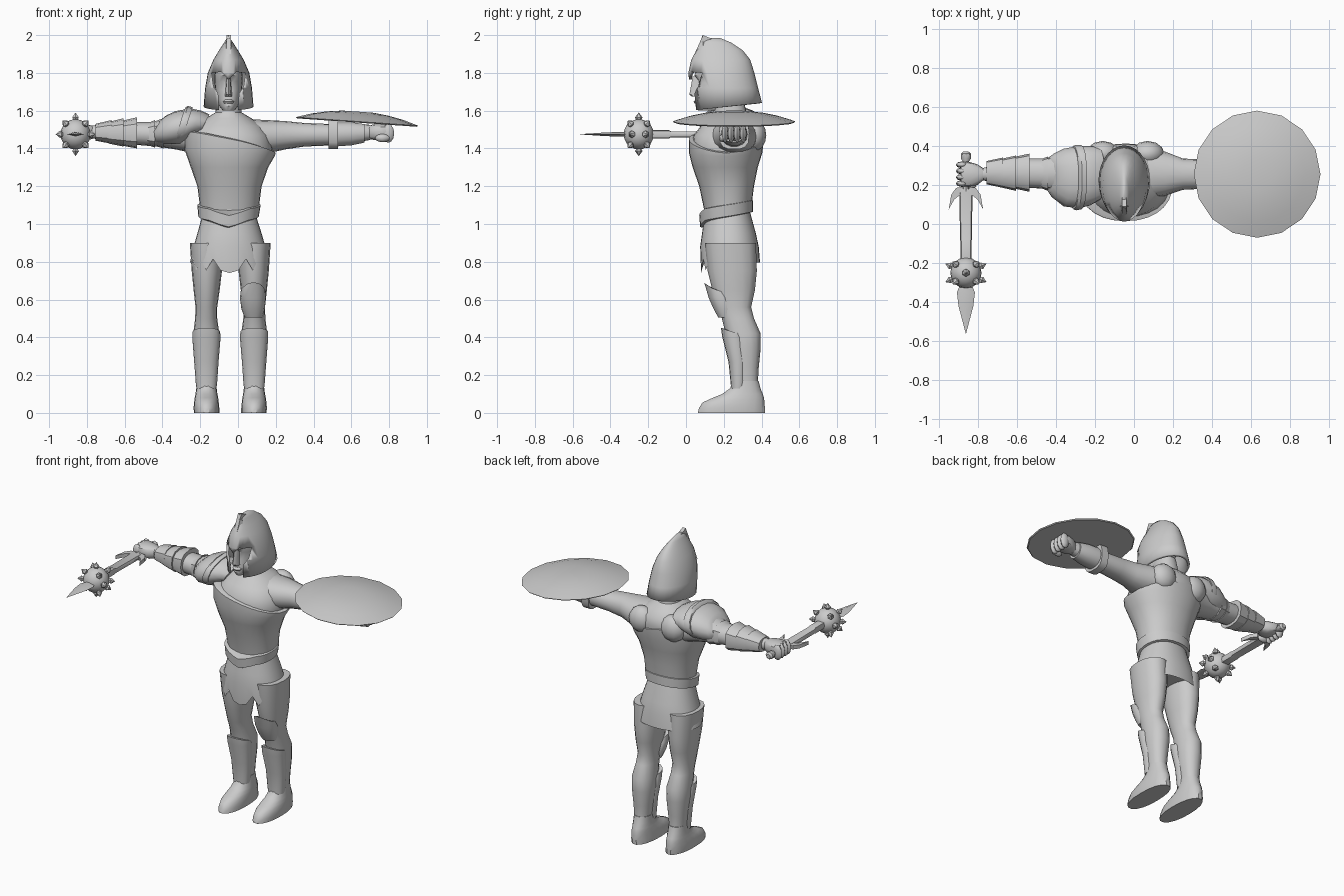
import bpy, bmesh, math
from mathutils import Vector, Matrix

steel = bpy.data.materials.new("plain_grey")
steel.diffuse_color = (0.6, 0.6, 0.6, 1)
AXES = {'z': (0, 1, 2), 'x': (1, 2, 0), 'y': (0, 2, 1)}


def finish(name, bm, angle=40):
    bmesh.ops.recalc_face_normals(bm, faces=bm.faces)
    me = bpy.data.meshes.new(name)
    bm.to_mesh(me)
    bm.free()
    ob = bpy.data.objects.new(name, me)
    bpy.context.collection.objects.link(ob)
    me.materials.append(steel)
    bpy.ops.object.select_all(action='DESELECT')
    ob.select_set(True)
    bpy.context.view_layer.objects.active = ob
    bpy.ops.object.shade_smooth_by_angle(angle=math.radians(angle))
    return ob


def loft(name, secs, axis='z', n=20, p=2.2, shift=None, caps=True, angle=40):
    """Rings (t, a0, a1, b0, b1) along an axis; shift(i, cos, sin) offsets t."""
    bm = bmesh.new()
    A, B, T = AXES[axis]
    rings = []
    for i, (t, a0, a1, b0, b1) in enumerate(secs):
        ring = []
        for k in range(n):
            th = 2 * math.pi * k / n
            c, s = math.cos(th), math.sin(th)
            co = [0, 0, 0]
            co[A] = (a0 + a1) / 2 + (a1 - a0) / 2 * math.copysign(abs(c) ** (2 / p), c)
            co[B] = (b0 + b1) / 2 + (b1 - b0) / 2 * math.copysign(abs(s) ** (2 / p), s)
            co[T] = t + (shift(i, c, s) if shift else 0)
            ring.append(bm.verts.new(co))
        rings.append(ring)
    for r, q in zip(rings, rings[1:]):
        for k in range(n):
            bm.faces.new((r[k], r[(k + 1) % n], q[(k + 1) % n], q[k]))
    if caps:
        bm.faces.new(rings[0])
        bm.faces.new(rings[-1])
    return finish(name, bm, angle)


def prism(name, pts, axis, lo, hi):
    """Flat outline extruded between lo and hi along an axis."""
    bm = bmesh.new()
    A, B, T = AXES[axis]
    ends = []
    for t in (lo, hi):
        ring = []
        for a, b in pts:
            co = [0, 0, 0]
            co[A], co[B], co[T] = a, b, t
            ring.append(bm.verts.new(co))
        ends.append(ring)
        bm.faces.new(ring)
    for k in range(len(pts)):
        j = (k + 1) % len(pts)
        bm.faces.new((ends[0][k], ends[0][j], ends[1][j], ends[1][k]))
    return finish(name, bm, 30)


def ball(name, loc, scale, seg=12):
    bm = bmesh.new()
    bmesh.ops.create_uvsphere(bm, u_segments=seg, v_segments=seg // 2 + 2, radius=1)
    bm.transform(Matrix.Translation(loc) @ Matrix.Diagonal((*scale, 1)))
    return finish(name, bm, 60)


# torso, neck and breastplate with a slanted upper edge
loft("torso", [(1.04, -.19, .09, .10, .34), (1.1, -.195, .105, .10, .34), (1.2, -.21, .12, .08, .355),
               (1.3, -.24, .15, .05, .375), (1.4, -.275, .185, .03, .4), (1.47, -.25, .165, .04, .41),
               (1.52, -.22, .13, .08, .4), (1.56, -.17, .07, .12, .36), (1.59, -.12, .02, .145, .32),
               (1.68, -.11, .01, .15, .3)], n=24)
loft("breastplate", [(1.08, -.2, .11, .095, .345), (1.2, -.215, .125, .07, .36), (1.3, -.25, .16, .035, .38),
                     (1.38, -.285, .195, .015, .405), (1.43, -.285, .2, .015, .412), (1.435, -.265, .18, .03, .4)],
     n=28, shift=lambda i, c, s: (0, 0, 0, -.02, -.055, -.055)[i] * c + (.02 if i > 3 else 0) * abs(s))
# shoulder blades
for x in (-.16, .07):
    ball("shoulder_blade", (x, .36, 1.47), (.085, .065, .085))

# belt with a pointed front, and a skirt with a ragged hem
loft("belt", [(1.035, -.2, .095, .085, .34), (1.04, -.21, .11, .075, .355), (1.1, -.215, .12, .07, .355),
              (1.105, -.195, .1, .09, .34)], n=28,
     shift=lambda i, c, s: .025 * s - (.03 * max(0, 1 - abs(c) * 1.6) if s < 0 else 0))
loft("skirt", [(1.06, -.185, .09, .1, .34), (.95, -.215, .125, .085, .37), (.88, -.235, .145, .075, .385),
               (.795, -.255, .165, .08, .392), (.83, -.23, .14, .1, .37)], n=32,
     shift=lambda i, c, s: 0 if i != 3 or s > -.2 else
     (-.055 if abs(c) < .1 else .03 * math.cos(math.acos(c) * 16) - .01))

# legs, greaves and feet
for cx, m in ((-.165, -1), (.083, 1)):
    def side(secs):
        return [(z, cx + min(m * a, m * b), cx + max(m * a, m * b), c, d) for z, a, b, c, d in secs]
    loft("leg", side([(.9, -.09, .09, .1, .37), (.75, -.08, .08, .115, .375), (.65, -.068, .07, .14, .365),
                      (.56, -.055, .06, .165, .345), (.5, -.055, .062, .19, .36), (.42, -.066, .072, .21, .395),
                      (.34, -.066, .07, .225, .395), (.24, -.055, .06, .245, .385), (.15, -.046, .052, .255, .38),
                      (.08, -.046, .052, .24, .39)]), n=16)
    loft("greave", side([(.13, -.05, .055, .238, .315), (.15, -.054, .058, .237, .32), (.27, -.062, .067, .225, .325),
                         (.4, -.073, .077, .192, .315), (.43, -.07, .076, .185, .305), (.425, -.05, .05, .21, .3)]),
         n=16, shift=lambda i, c, s: -.02 * s if i > 3 else 0)
    loft("foot", side([(0, -.066, .068, .06, .42), (.025, -.066, .07, .066, .42), (.055, -.063, .068, .085, .418),
                       (.08, -.06, .064, .14, .415), (.1, -.056, .06, .19, .408), (.13, -.052, .056, .232, .395),
                       (.17, -.05, .054, .25, .385)]), n=18)
loft("knee_guard", [(.505, .035, .13, .17, .26), (.55, .018, .142, .145, .26), (.61, .01, .147, .118, .25),
                    (.65, .015, .144, .1, .23), (.665, .035, .13, .095, .17), (.645, .04, .12, .125, .18)], n=14,
     shift=lambda i, c, s: -.025 * s if i > 2 else 0)

# face
loft("head", [(1.6, -.08, -.02, .065, .2), (1.625, -.1, 0, .05, .25), (1.66, -.112, .012, .058, .28),
              (1.71, -.12, .02, .06, .3), (1.755, -.125, .025, .068, .3), (1.785, -.125, .025, .045, .3),
              (1.85, -.11, .01, .06, .28)], n=20)
loft("nose", [(1.675, -.07, -.03, .03, .1), (1.685, -.068, -.032, .018, .1), (1.78, -.06, -.04, .035, .1)], n=8)
loft("mouth", [(1.638, -.075, -.025, .045, .1), (1.648, -.08, -.02, .038, .1), (1.66, -.07, -.03, .05, .1)], n=10)

# helmet shell with the face opening cut out
helmet = loft("helmet", [(1.622, -.182, .082, .04, .402), (1.72, -.174, .074, .022, .382), (1.8, -.16, .06, .012, .362),
                         (1.87, -.13, .03, .028, .34), (1.92, -.1, 0, .055, .3), (1.96, -.074, -.026, .08, .24),
                         (1.985, -.058, -.042, .1, .18)], n=28, p=2,
              shift=lambda i, c, s: .02 * s if i == 0 else 0, caps=False)
bm = bmesh.new()
bm.from_mesh(helmet.data)
bmesh.ops.holes_fill(bm, edges=[e for e in bm.edges if e.is_boundary and e.verts[0].co.z > 1.9], sides=0)
bm.to_mesh(helmet.data)
bm.free()
cutter = prism("face_cutter", [(-.14, 1.8), (-.09, 1.805), (-.05, 1.765), (-.01, 1.805), (.04, 1.8), (.03, 1.73),
                               (.005, 1.69), (-.003, 1.56), (-.097, 1.56), (-.105, 1.69), (-.13, 1.73)],
               'y', -.1, .17)
cutter.hide_render = True
cutter.hide_viewport = True
solid = helmet.modifiers.new("thickness", 'SOLIDIFY')
solid.thickness = .016
cut = helmet.modifiers.new("face_opening", 'BOOLEAN')
cut.operation = 'DIFFERENCE'
cut.object = cutter
prism("helmet_crest", [(.09, 2.0), (.15, 1.975), (.28, 1.93), (.335, 1.865), (.3, 1.85), (.1, 1.9), (.045, 1.9)],
      'x', -.062, -.038)
loft("crest_tip", [(1.87, -.055, -.045, .03, .06), (1.94, -.073, -.027, .06, .12), (2.0, -.051, -.049, .088, .092)],
     n=6, p=2)


def hand(side, x0, x1):
    """Fist with four curled fingers and a thumb."""
    lo, hi = min(x0, x1), max(x0, x1)
    d = side
    loft("palm", [(x0, .225, .285, 1.45, 1.52), (x0 + d * .03, .2, .305, 1.445, 1.528),
                  (x0 + d * .08, .19, .32, 1.45, 1.53), (x1 - d * .02, .195, .315, 1.46, 1.525)], 'x', 12, 2.8)
    for k in range(4):
        ball("finger", (x1 - d * .025, .207 + k * .032, 1.48), (.032, .0175, .05), 8)
    ball("thumb", (x0 + d * .075, .195, 1.455), (.04, .02, .022), 8)


# shield arm
loft("shield_arm", [(.05, .12, .39, 1.37, 1.555), (.16, .145, .37, 1.375, 1.55), (.25, .175, .335, 1.395, 1.545),
                    (.35, .18, .33, 1.41, 1.535), (.47, .19, .325, 1.415, 1.53), (.58, .195, .315, 1.425, 1.535),
                    (.7, .22, .29, 1.445, 1.525)], 'x', 16)
loft("bracer", [(.53, .185, .325, 1.41, 1.54), (.6, .19, .32, 1.415, 1.54), (.67, .2, .305, 1.43, 1.53)], 'x', 14)
loft("shield_strap", [(.48, .175, .335, 1.395, 1.565), (.53, .175, .335, 1.395, 1.56)], 'x', 14, 3)
hand(1, .69, .82)
# shield: shallow tilted dome
bm = bmesh.new()
rings = [[bm.verts.new((.325 * r * math.cos(math.pi * k / 8), .325 * r * math.sin(math.pi * k / 8), h))
          for k in range(16)] for r, h in ((.98, -.006), (1, 0), (.75, .025), (.5, .042), (.25, .052))]
for a, b in zip(rings, rings[1:]):
    for k in range(16):
        bm.faces.new((a[k], a[(k + 1) % 16], b[(k + 1) % 16], b[k]))
bm.faces.new(rings[0])
bm.faces.new(rings[-1])
bm.transform(Matrix.Translation((.63, .255, 1.543)) @ Matrix.Rotation(.07, 4, 'Y'))
finish("shield", bm, 30)

# weapon arm with overlapping plates
loft("weapon_arm", [(-.13, .12, .39, 1.37, 1.555), (-.24, .15, .37, 1.375, 1.55), (-.33, .17, .345, 1.395, 1.545),
                    (-.43, .18, .335, 1.41, 1.54), (-.55, .185, .335, 1.42, 1.54), (-.66, .2, .315, 1.435, 1.535),
                    (-.78, .225, .285, 1.455, 1.52)], 'x', 16)
for x, w, y0, y1, z0, z1 in ((-.535, .085, .165, .36, 1.4, 1.565), (-.605, .08, .17, .35, 1.41, 1.56),
                             (-.67, .085, .185, .34, 1.425, 1.55), (-.395, .055, .165, .355, 1.4, 1.56),
                             (-.44, .05, .17, .345, 1.405, 1.55)):
    loft("arm_plate", [(x, y0, y1, z0, z1), (x - w, y0 + .018, y1 - .018, z0 + .016, z1 - .02)], 'x', 12, 2.5, angle=30)
loft("shoulder_guard", [(-.435, .17, .34, 1.46, 1.555), (-.41, .13, .36, 1.43, 1.575), (-.36, .09, .385, 1.42, 1.598),
                        (-.28, .08, .4, 1.42, 1.612), (-.225, .095, .4, 1.45, 1.6), (-.18, .12, .39, 1.47, 1.58)],
     'x', 16, shift=lambda i, c, s: .03 * s)
loft("shoulder_rim", [(-.31, .075, .4, 1.43, 1.615), (-.295, .07, .405, 1.425, 1.625), (-.27, .075, .405, 1.43, 1.618)],
     'x', 16, shift=lambda i, c, s: .03 * s)
hand(-1, -.77, -.905)

# mace: grip, hooked guard, shaft, spiked ball and blade
X, Z = -.86, 1.475


def rod(name, secs, n=8, p=2):
    loft(name, [(y, X - w, X + w, Z - h, Z + h) for y, w, h in secs], 'y', n, p)


rod("mace_grip", [(.37, .014, .014), (.36, .026, .024), (.335, .026, .024), (.32, .016, .016), (.15, .016, .016)])
rod("mace_shaft", [(.18, .032, .014), (.16, .034, .016), (-.08, .03, .016), (-.09, .028, .022), (-.18, .028, .022)], 8, 4)
for s in (-1, 1):
    prism("guard_hook", [(X + s * a, b) for a, b in ((.015, .19), (.05, .185), (.075, .15), (.088, .075), (.06, .125),
                                                     (.035, .145), (.015, .145))], 'z', Z - .012, Z + .012)
rod("mace_blade", [(-.31, .03, .012), (-.35, .046, .012), (-.42, .038, .01), (-.56, .001, .001)], 4)
hub = Vector((X, -.25, Z))
ball("mace_ball", hub, (.08, .08, .08), 16)
spikes = [(0, 0, 1), (0, 0, -1)] + [(s, y, 0) for s in (-1, 1) for y in (-.45, .45)]
spikes += [(s * .65, y, t * .7) for s in (-1, 1) for t in (-1, 1) for y in (-.55, .55)]
for d in spikes:
    v = Vector(d).normalized()
    bm = bmesh.new()
    for r1, r2, h, at in ((.012, .02, .015, .082), (.02, 0, .026, .1025)):
        bmesh.ops.create_cone(bm, cap_ends=True, segments=6, radius1=r1, radius2=r2, depth=h,
                              matrix=Matrix.Translation((0, 0, at)))
    bm.transform(Matrix.Translation(hub) @ v.to_track_quat('Z', 'Y').to_matrix().to_4x4())
    finish("mace_spike", bm, 20)
